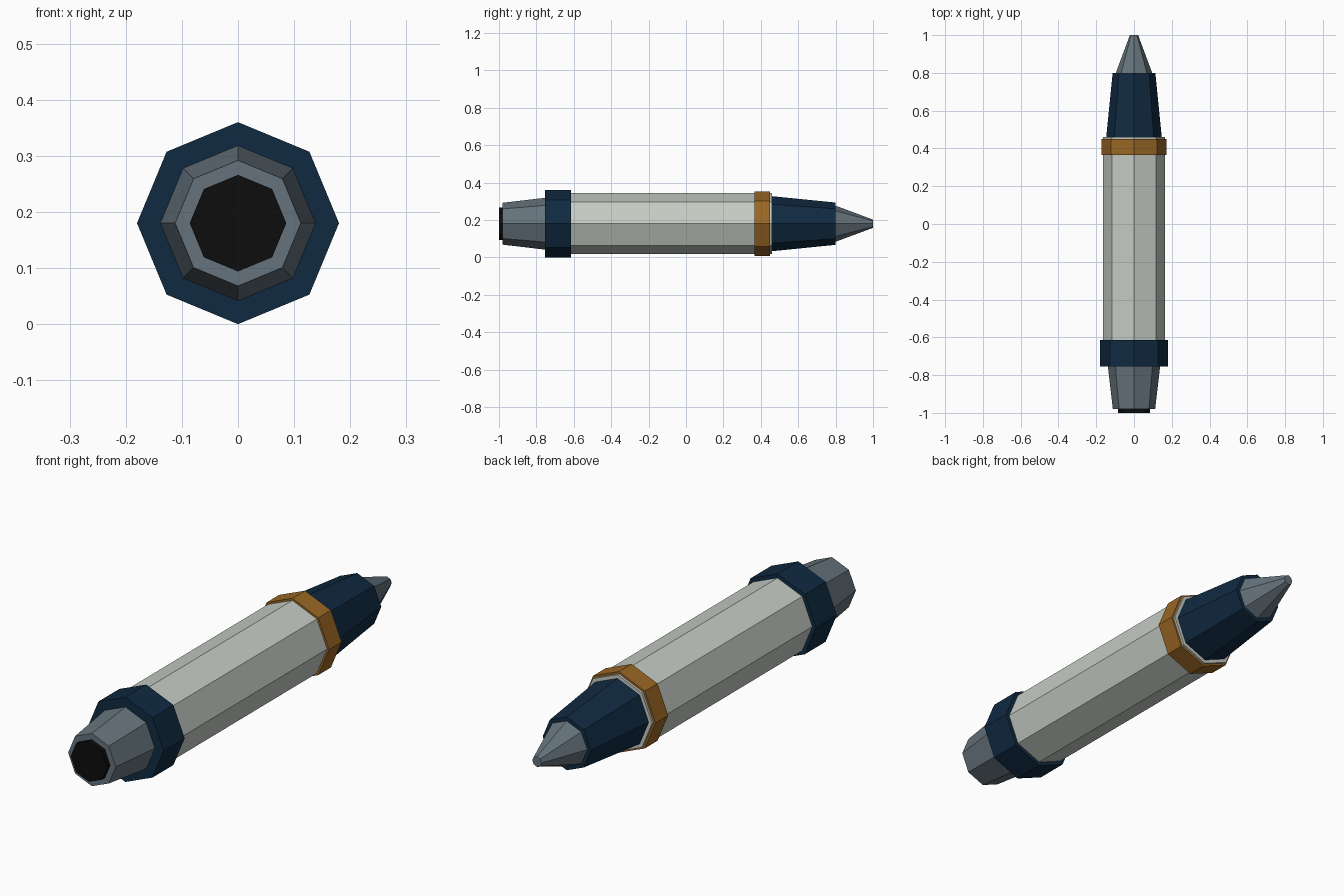
import bpy, bmesh, math
from mathutils import Matrix

if "Cube" in bpy.data.objects:
    bpy.data.objects.remove(bpy.data.objects["Cube"])

AXIS_Z = 0.18


def material(name, rgb):
    m = bpy.data.materials.new(name)
    m.diffuse_color = (*rgb, 1.0)
    m.use_nodes = True
    m.node_tree.nodes["Principled BSDF"].inputs["Base Color"].default_value = m.diffuse_color
    return m


light_grey = material("light grey", (0.56, 0.60, 0.55))
navy = material("navy blue", (0.005, 0.023, 0.053))
gold = material("gold", (0.32, 0.135, 0.018))
steel = material("steel grey", (0.13, 0.17, 0.20))
black = material("black", (0.004, 0.004, 0.004))


def frustum(name, y0, y1, r0, r1, mat):
    """Flat-sided octagonal section along y, from radius r0 at y0 to r1 at y1."""
    bm = bmesh.new()
    place = Matrix.Translation((0, (y0 + y1) / 2, AXIS_Z)) @ Matrix.Rotation(-math.pi / 2, 4, 'X')
    bmesh.ops.create_cone(bm, cap_ends=True, segments=8, radius1=r0, radius2=r1,
                          depth=y1 - y0, matrix=place)
    bmesh.ops.recalc_face_normals(bm, faces=bm.faces[:])
    mesh = bpy.data.meshes.new(name)
    bm.to_mesh(mesh)
    bm.free()
    mesh.materials.append(mat)
    obj = bpy.data.objects.new(name, mesh)
    bpy.context.collection.objects.link(obj)
    return obj


# Rear end
frustum("rear_opening", -1.0, -0.97, 0.086, 0.086, black)
frustum("rear_nozzle", -0.98, -0.74, 0.112, 0.140, steel)
frustum("rear_collar", -0.755, -0.615, 0.18, 0.18, navy)

# Main barrel and trim ring
frustum("barrel", -0.70, 0.46, 0.163, 0.163, light_grey)
frustum("trim_ring", 0.365, 0.45, 0.172, 0.172, gold)

# Front end
frustum("front_grip", 0.45, 0.80, 0.148, 0.113, navy)
frustum("tip", 0.79, 1.0, 0.100, 0.022, steel)
